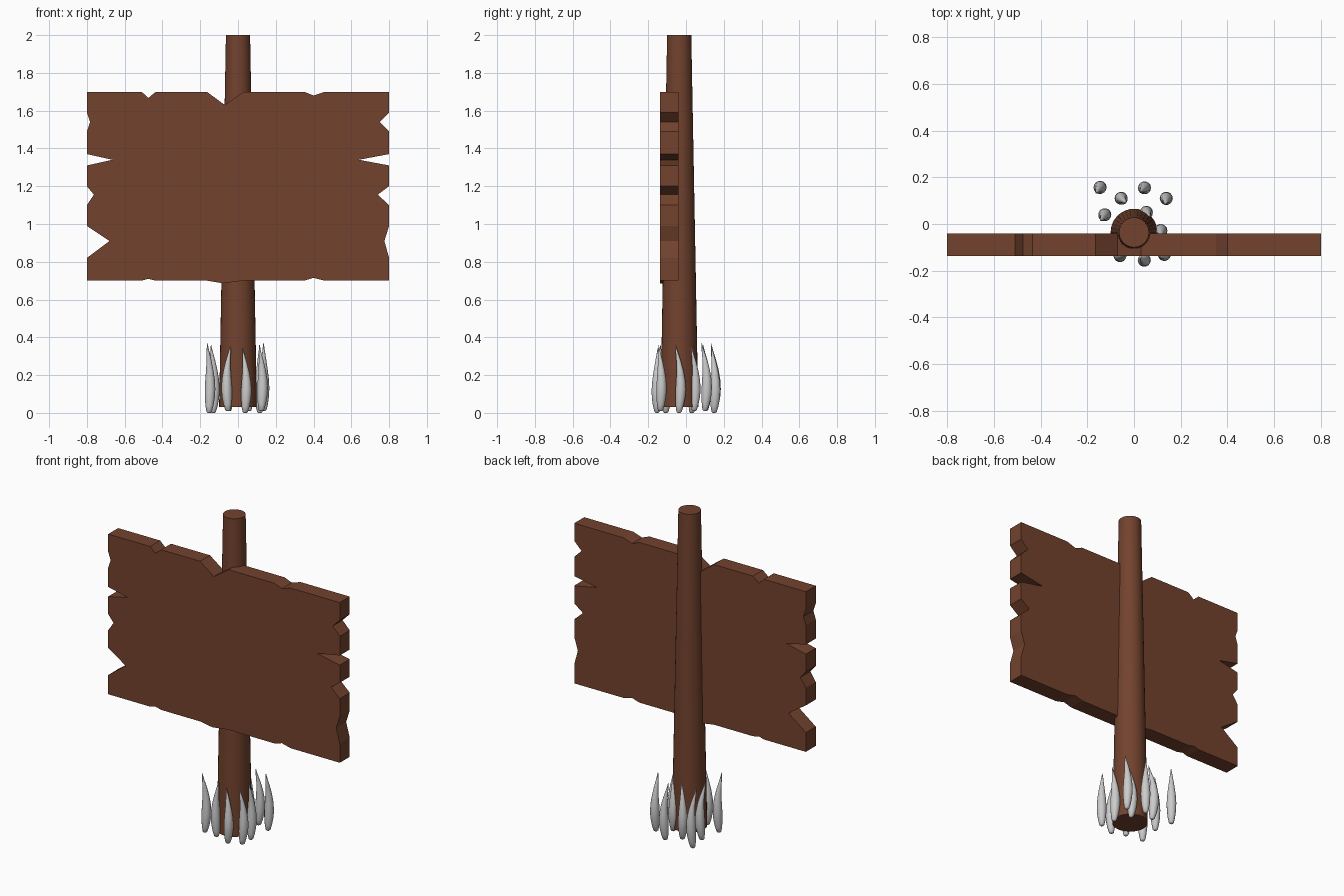
import bpy, bmesh, math

if "Cube" in bpy.data.objects:
    bpy.data.objects.remove(bpy.data.objects["Cube"])


def make_object(name, bm, smooth=False, material=None):
    bmesh.ops.recalc_face_normals(bm, faces=bm.faces)
    me = bpy.data.meshes.new(name)
    bm.to_mesh(me)
    bm.free()
    ob = bpy.data.objects.new(name, me)
    bpy.context.collection.objects.link(ob)
    if material:
        me.materials.append(material)
    if smooth:
        bpy.ops.object.select_all(action='DESELECT')
        ob.select_set(True)
        bpy.context.view_layer.objects.active = ob
        bpy.ops.object.shade_smooth_by_angle(angle=math.radians(50))
    return ob


def loft(name, rings, sides, material=None):
    """Skin round rings given as (x, y, z, radius), capped at both ends."""
    bm = bmesh.new()
    loops = [[bm.verts.new((x + r * math.cos(2 * math.pi * i / sides),
                            y + r * math.sin(2 * math.pi * i / sides), z))
              for i in range(sides)] for x, y, z, r in rings]
    for a, b in zip(loops, loops[1:]):
        for i in range(sides):
            j = (i + 1) % sides
            bm.faces.new((a[i], a[j], b[j], b[i]))
    bm.faces.new(loops[0][::-1])
    bm.faces.new(loops[-1])
    return make_object(name, bm, True, material)


wood = bpy.data.materials.new("wood")
wood.diffuse_color = (0.17, 0.055, 0.027, 1)
wood.use_nodes = True
wood.node_tree.nodes["Principled BSDF"].inputs["Base Color"].default_value = wood.diffuse_color

# Tapered post
loft("post", [(0, -0.035, 0.03, 0.1), (0, -0.036, 2.0, 0.064)], 32, wood)

# Board with notched edges: each notch is (start, tip, end, tip depth inwards)
TOP = [(-0.51, -0.475, -0.435, 0.033), (-0.165, -0.07, 0.03, 0.07),
       (0.35, 0.40, 0.46, 0.02)]
BOTTOM = [(-0.51, -0.475, -0.435, 0.01), (-0.165, -0.08, 0.03, -0.014),
          (0.35, 0.40, 0.46, 0.015)]
LEFT = [(0.82, 0.91, 0.99, 0.12), (1.10, 1.155, 1.20, 0.037),
        (1.31, 1.34, 1.37, 0.135), (1.49, 1.54, 1.59, 0.017)]
RIGHT = [(0.82, 0.91, 0.99, 0.025), (1.10, 1.155, 1.20, 0.06),
         (1.31, 1.34, 1.37, 0.16), (1.49, 1.54, 1.59, 0.05)]


def edge(notches):
    return [p for s, t, e, d in notches for p in ((s, 0), (t, d), (e, 0))]


outline = [(-0.8, 0.7)] + [(u, 0.7 + d) for u, d in edge(BOTTOM)]
outline += [(0.8, 0.7)] + [(0.8 - d, u) for u, d in edge(RIGHT)]
outline += [(0.8, 1.7)] + [(u, 1.7 - d) for u, d in reversed(edge(TOP))]
outline += [(-0.8, 1.7)] + [(-0.8 + d, u) for u, d in reversed(edge(LEFT))]
bm = bmesh.new()
face = bm.faces.new([bm.verts.new((x, -0.138, z)) for x, z in outline])
ext = bmesh.ops.extrude_face_region(bm, geom=[face])
bmesh.ops.translate(bm, vec=(0, 0.098, 0),
                    verts=[v for v in ext["geom"] if isinstance(v, bmesh.types.BMVert)])
bmesh.ops.triangulate(bm, faces=[f for f in bm.faces if len(f.verts) > 4])
make_object("board", bm, False, wood)

# Grass blades: x, y, tip shift x, tip shift y, tip height
BLADES = [(-0.145, 0.157, -0.018, -0.025, 0.37), (-0.055, 0.11, 0.022, -0.02, 0.36),
          (0.045, 0.155, -0.018, -0.018, 0.35), (0.138, 0.11, -0.003, -0.027, 0.37),
          (-0.125, 0.04, -0.018, -0.027, 0.36), (0.053, 0.05, 0.015, -0.02, 0.35),
          (0.115, -0.028, 0.0, -0.027, 0.36), (-0.06, -0.135, 0.02, 0.0, 0.36),
          (0.044, -0.155, -0.018, 0.005, 0.34), (0.13, -0.13, -0.018, -0.015, 0.36),
          (-0.148, -0.10, -0.015, -0.02, 0.37)]
# Blade profile: height fraction, radius, share of tip shift
PROFILE = [(0.0, 0.008, 0.35), (0.015, 0.014, 0.33), (0.1, 0.021, 0.22),
           (0.22, 0.0265, 0.08), (0.34, 0.028, 0.0), (0.48, 0.025, 0.0),
           (0.62, 0.019, 0.12), (0.76, 0.0125, 0.4), (0.9, 0.006, 0.8),
           (1.0, 0.001, 1.0)]
for n, (x, y, dx, dy, h) in enumerate(BLADES):
    z0 = 0.0 if n % 2 == 0 else 0.01
    loft("grass_blade_%d" % (n + 1),
         [(x + dx * k, y + dy * k, z0 + (h - z0) * t, r) for t, r, k in PROFILE], 14)
